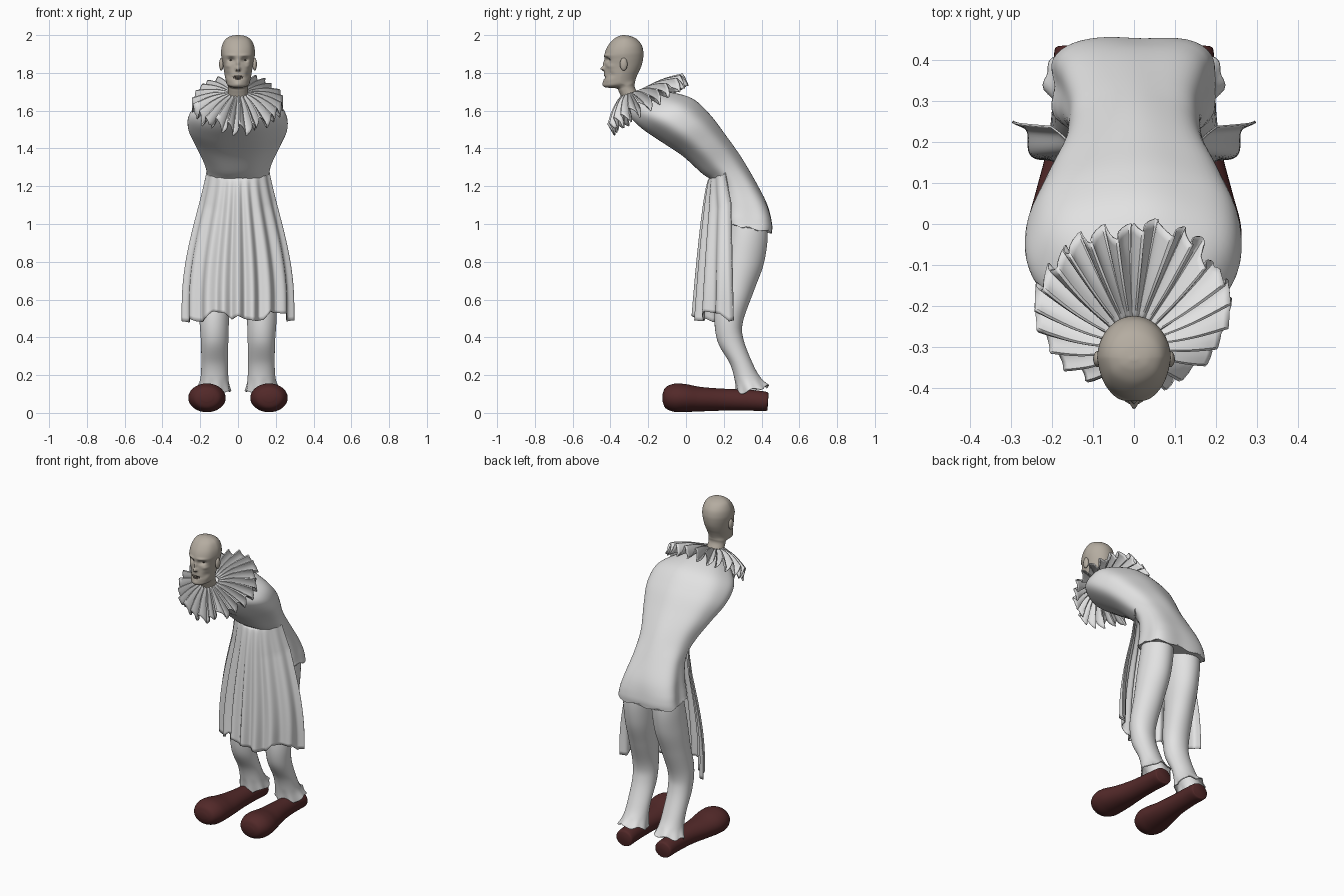
import bpy, bmesh, math, random
from mathutils import Vector

random.seed(4)
old = bpy.data.objects.get("Cube")
if old:
    bpy.data.objects.remove(old, do_unlink=True)


def material(name, color):
    mat = bpy.data.materials.new(name)
    mat.use_nodes = True
    mat.diffuse_color = (*color, 1)
    bsdf = mat.node_tree.nodes["Principled BSDF"]
    bsdf.inputs["Base Color"].default_value = (*color, 1)
    bsdf.inputs["Roughness"].default_value = 0.7
    return mat


CLOTH = material("white cloth", (0.76, 0.76, 0.76))
SKIN = material("grey beige skin", (0.46, 0.415, 0.355))
LEATHER = material("dark red leather", (0.085, 0.022, 0.022))
DARK = material("dark mouth", (0.04, 0.033, 0.028))
TOOTH = material("dull ivory", (0.5, 0.45, 0.36))


def finish(name, bm, mats, angle=40, thickness=0):
    bmesh.ops.recalc_face_normals(bm, faces=bm.faces)
    mesh = bpy.data.meshes.new(name)
    bm.to_mesh(mesh)
    bm.free()
    for mat in mats:
        mesh.materials.append(mat)
    mesh.shade_smooth()
    mesh.set_sharp_from_angle(angle=math.radians(angle))
    obj = bpy.data.objects.new(name, mesh)
    bpy.context.collection.objects.link(obj)
    if thickness:
        mod = obj.modifiers.new("thickness", "SOLIDIFY")
        mod.thickness = thickness
        mod.offset = 0


def grid(rows, closed=True, caps=False):
    """Skin a list of point rows with quads."""
    bm = bmesh.new()
    vs = [[bm.verts.new(p) for p in row] for row in rows]
    n = len(rows[0])
    for a, b in zip(vs, vs[1:]):
        for i in range(n if closed else n - 1):
            j = (i + 1) % n
            bm.faces.new((a[i], a[j], b[j], b[i]))
    if caps:
        bm.faces.new(vs[0])
        bm.faces.new(vs[-1])
    return bm


def smooth_rows(keys, steps):
    """Catmull-Rom interpolation between key rows of numbers."""
    out = []
    for i in range(len(keys) - 1):
        p0, p1 = keys[max(i - 1, 0)], keys[i]
        p2, p3 = keys[i + 1], keys[min(i + 2, len(keys) - 1)]
        for s in range(steps):
            t = s / steps
            out.append([b + t * ((c - a) / 2 + t * ((a - 2.5 * b + 2 * c - d / 2)
                        + t * (1.5 * (b - c) + (d - a) / 2)))
                        for a, b, c, d in zip(p0, p1, p2, p3)])
    out.append(list(keys[-1]))
    return out


def loft(keys, steps=6, segs=48, side=1, shape=None, caps=True):
    """Each key: back y, back z, front y, front z, half width, centre x."""
    rows = []
    table = smooth_rows(keys, steps)
    for k, (yb, zb, yf, zf, w, cx) in enumerate(table):
        mid = Vector((cx, (yb + yf) / 2, (zb + zf) / 2))
        row = []
        for i in range(segs):
            a = math.tau * i / segs
            c, s = math.cos(a), math.sin(a)
            p = mid + Vector((w * s, c * (yb - yf) / 2, c * (zb - zf) / 2))
            if shape:
                p = shape(p, a, k / (len(table) - 1), mid)
            row.append((p.x * side, p.y, p.z))
        rows.append(row)
    return grid(rows, caps=caps)


# Hunched tunic: soft lengthwise folds, boxier towards the hips
def tunic_folds(p, a, t, mid):
    boxy = min(1, max(0, (t - 0.6) / 0.25))
    amount = 0.012 * math.sin(7 * a + 3 * t) + 0.2 * boxy * math.sin(2 * a) ** 2
    p = mid + (p - mid) * (1 + amount)
    if t > 0.97:
        p.z += 0.006 * math.sin(9 * a)
    return p


tunic = [(-.21, 1.705, -.29, 1.66, .06, 0), (-.10, 1.70, -.30, 1.58, .16, 0),
         (.03, 1.665, -.24, 1.51, .25, 0), (.125, 1.58, -.14, 1.44, .262, 0),
         (.205, 1.475, -.02, 1.36, .222, 0), (.29, 1.355, .08, 1.27, .174, 0),
         (.37, 1.22, .155, 1.21, .16, 0), (.43, 1.10, .20, 1.09, .175, 0),
         (.453, 1.0, .215, 1.01, .19, 0), (.452, .955, .22, 1.0, .197, 0)]
finish("tunic", loft(tunic, 6, 72, shape=tunic_folds), [CLOTH], 60)


# Trousers and shoes, mirrored
def trouser_folds(p, a, t, mid):
    ripple = 0.02 * math.sin(3 * a + 9 * t) * min(1, 4 * t)
    if t > 0.85:
        flare = (t - 0.85) / 0.15
        ripple += 0.06 * flare * math.sin(8 * a)
        p.z += 0.008 * flare * math.sin(5 * a)
    return mid + (p - mid) * (1 + ripple)


trouser = [(.39, 1.12, .24, 1.12, .066, .082), (.428, .97, .235, 1.0, .088, .098),
           (.41, .80, .20, .82, .09, .105), (.355, .64, .18, .67, .082, .115),
           (.30, .48, .155, .52, .076, .125), (.305, .38, .17, .38, .07, .125),
           (.36, .24, .235, .26, .068, .125), (.40, .175, .26, .17, .073, .125),
           (.435, .14, .27, .10, .088, .128)]
shoe = [(-.124, .10, -.124, .06, .03, .165), (-.108, .135, -.108, .025, .07, .165),
        (-.06, .155, -.06, .005, .095, .165), (0, .152, 0, .005, .098, .163),
        (.08, .137, .08, .008, .085, .155), (.2, .128, .2, .012, .065, .145),
        (.33, .122, .33, .012, .057, .14), (.42, .113, .42, .010, .057, .138),
        (.437, .102, .432, .02, .048, .138)]
for label, side in (("left", 1), ("right", -1)):
    finish(label + "_trouser_leg", loft(trouser, 7, 48, side, trouser_folds, False),
           [CLOTH], 60, 0.005)
    finish(label + "_shoe", loft(shoe, 6, 36, side), [LEATHER], 50)

# Pleated apron hanging from the waist
rows = []
columns, levels = 120, 40
jag = [random.uniform(-.035, .03) for _ in range(columns // 6 + 2)]
for r in range(levels + 1):
    v = r / levels
    width = 0.16 + 0.13 * math.sin(min(v * 1.1, 1) * math.pi / 2) ** 1.35
    front = 0.125 - 0.075 * v ** 0.65
    back = 0.20 + 0.035 * min(v * 4, 1) + 0.02 * v
    row = []
    for c in range(columns + 1):
        t = 2 * c / columns - 1
        ripple = 0.018 * v ** 0.6 * math.cos(t * 25 + 0.8 * math.sin(5 * t))
        x = width * math.sin(t) / math.sin(1)
        y = front + (back - front) * abs(t) ** 1.8
        k, f = divmod(c, 6)
        hem = jag[k] + (jag[k + 1] - jag[k]) * f / 6
        z = 1.245 + 0.07 * t * t - (0.73 + 0.08 * t * t) * v + hem * v ** 6
        row.append((x + 0.7 * ripple * math.sin(1.2 * t),
                    y - ripple * math.cos(1.2 * t), z))
    rows.append(row)
finish("apron", grid(rows, closed=False), [CLOTH], 60, 0.005)

# Tilted ruff collar with deep leaning pleats
pleats, per_pleat = 23, 10
lengths = [random.uniform(.93, 1.06) for _ in range(pleats)]
leans = [random.uniform(-.05, .05) for _ in range(pleats)]
rows = []
for r in range(13):
    v = r / 12
    row = []
    for i in range(pleats * per_pleat):
        k = i // per_pleat
        a = math.tau * i / (pleats * per_pleat)
        wave = math.asin(0.95 * math.sin(pleats * a)) / 1.25
        a += v * (leans[k] * abs(math.sin(pleats * a / 2)) + 0.05 * wave * wave)
        reach = v * lengths[k] if v > 0.8 else v
        c, s = math.cos(a), math.sin(a)
        inner = Vector((.05 * s, -.285 + .05 * c, 1.695 + .01 * c))
        outer = Vector((.235 * s, -.2 + .195 * c, 1.635 + .13 * c))
        p = inner.lerp(outer, reach)
        p += Vector((0, -.5, .86)) * (.038 * wave * v ** 0.8 + .012 * math.sin(v * math.pi))
        row.append(p)
    rows.append(row)
finish("ruff_collar", grid(rows), [CLOTH], 40, 0.004)

# Gaunt head: each feature is x, z, spread x, spread z, push back
features = [(.036, 1.868, .017, .012, .018), (.036, 1.893, .024, .007, -.006),
            (.056, 1.836, .016, .011, -.007), (.055, 1.79, .013, .018, .010),
            (0, 1.775, .026, .006, .009), (0, 1.74, .025, .012, -.006),
            (0, 1.822, .012, .011, -.022), (0, 1.848, .008, .018, -.010)]


def sculpt(p, a, t, mid):
    forward = max(0, -math.cos(a))
    p.x *= 1 - 0.12 * forward + 0.12 * forward * math.sin(2 * a) ** 2
    for fx, fz, sx, sz, push in features:
        d = ((abs(p.x) - fx) / sx) ** 2 + ((p.z - fz) / sz) ** 2
        p.y += push * math.exp(-d) * min(1, forward * 2)
    return p


skull = [(-.235, 1.66, -.33, 1.64, .055, 0), (-.27, 1.72, -.355, 1.70, .052, 0),
         (-.27, 1.75, -.37, 1.718, .055, 0), (-.265, 1.77, -.428, 1.724, .062, 0),
         (-.255, 1.795, -.437, 1.745, .067, 0), (-.243, 1.82, -.434, 1.785, .073, 0),
         (-.232, 1.85, -.43, 1.83, .079, 0), (-.226, 1.885, -.43, 1.865, .086, 0),
         (-.226, 1.915, -.432, 1.895, .09, 0), (-.236, 1.95, -.418, 1.935, .085, 0),
         (-.262, 1.98, -.39, 1.973, .068, 0), (-.295, 1.995, -.36, 1.993, .04, 0),
         (-.325, 2.0, -.335, 2.0, .008, 0)]
bm = loft(skull, 8, 120, shape=sculpt)
for face in bm.faces:
    c = face.calc_center_median()
    mouth = (c.x / .028) ** 2 + ((c.z - 1.776) / .011) ** 2 < 1
    nostril = ((abs(c.x) - .008) / .005) ** 2 + ((c.z - 1.812) / .005) ** 2 < 1
    face.material_index = int(c.y < -.37 and (mouth or nostril))
finish("head", bm, [SKIN, DARK], 70)


def ball(name, location, scale, mat):
    bm = bmesh.new()
    bmesh.ops.create_uvsphere(bm, u_segments=20, v_segments=12, radius=1)
    for v in bm.verts:
        v.co = Vector(a * b for a, b in zip(v.co, scale)) + Vector(location)
    finish(name, bm, [mat])


for label, side in (("left", 1), ("right", -1)):
    ball(label + "_ear", (side * .088, -.33, 1.846), (.012, .02, .034), SKIN)
    ball(label + "_eye", (side * .035, -.391, 1.867), (.013, .014, .007), DARK)

# Upper teeth following the jaw curve
bm = bmesh.new()
for i in range(-2, 3):
    x = i * .008
    made = bmesh.ops.create_cube(bm, size=1)
    for v in made["verts"]:
        v.co = Vector((v.co.x * .0065 + x, v.co.y * .008 - .345
                       - .081 * math.sqrt(1 - (x / .06) ** 2), v.co.z * .008 + 1.779))
finish("teeth", bm, [TOOTH])
